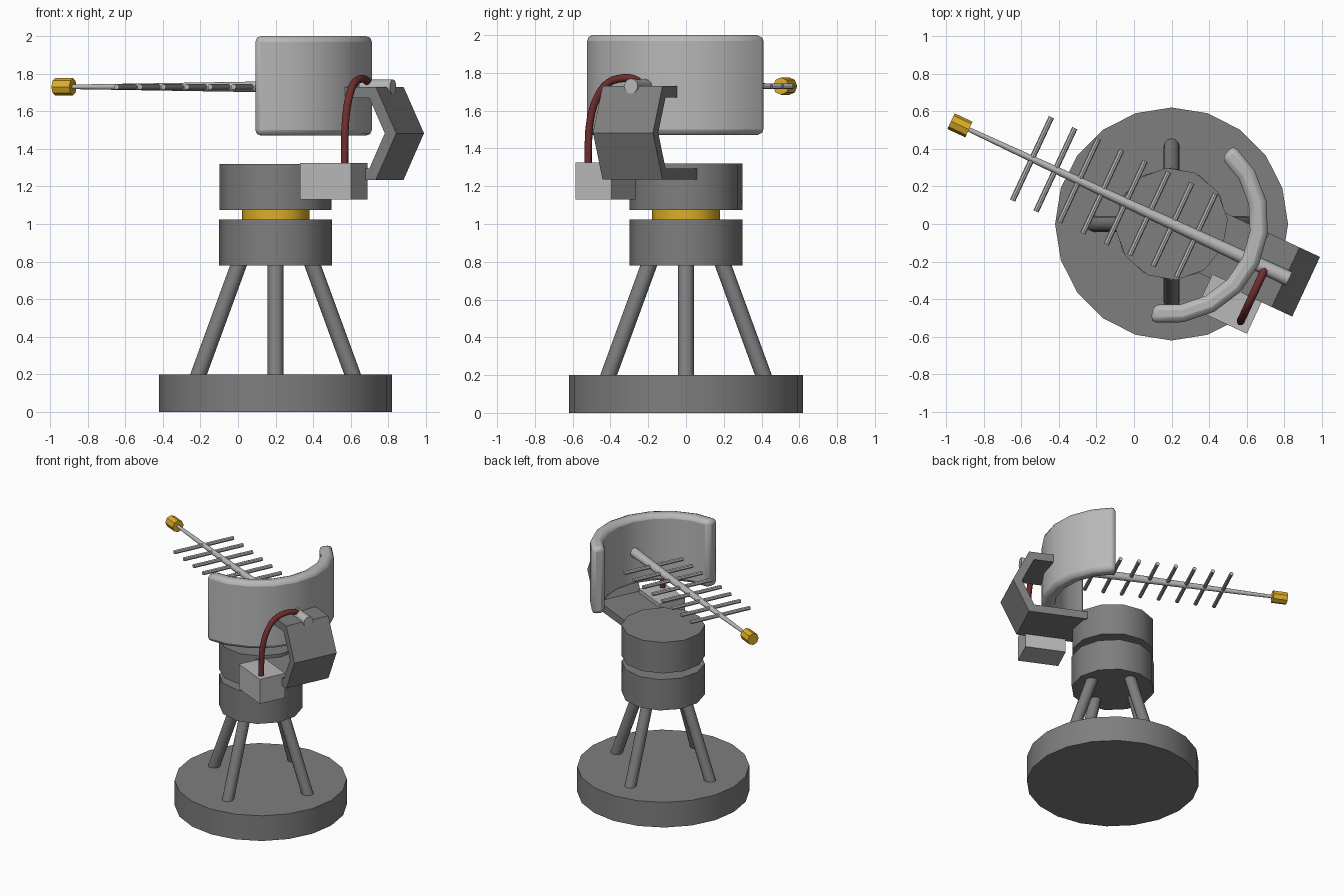
import bpy, bmesh, math
from mathutils import Vector, Matrix

if "Cube" in bpy.data.objects:
    bpy.data.objects.remove(bpy.data.objects["Cube"])


def material(name, rgb):
    m = bpy.data.materials.new(name)
    m.diffuse_color = (*rgb, 1)
    m.use_nodes = True
    m.node_tree.nodes["Principled BSDF"].inputs["Base Color"].default_value = m.diffuse_color
    return m


DARK = material("dark grey metal", (0.21, 0.21, 0.21))
LIGHT = material("light grey metal", (0.48, 0.48, 0.48))
GOLD = material("gold", (0.72, 0.43, 0.02))
RED = material("dark red cable", (0.16, 0.028, 0.028))

# World frame of the fixed mount, and of the turned head (u along boom, v across)
MOUNT = Matrix.Translation((0.2, 0, 0))
HEAD = MOUNT @ Matrix.Rotation(math.radians(-25), 4, 'Z')


def finish(name, bm, frame, mat, smooth=True):
    bmesh.ops.recalc_face_normals(bm, faces=bm.faces)
    me = bpy.data.meshes.new(name)
    bm.to_mesh(me)
    bm.free()
    me.transform(frame)
    me.materials.append(mat)
    ob = bpy.data.objects.new(name, me)
    bpy.context.collection.objects.link(ob)
    if smooth:
        bpy.ops.object.select_all(action='DESELECT')
        bpy.context.view_layer.objects.active = ob
        ob.select_set(True)
        bpy.ops.object.shade_smooth_by_angle(angle=math.radians(35))
    return ob


def rod(name, a, b, r1, r2, sides, frame, mat):
    """Cylinder or cone between two points."""
    a, b = Vector(a), Vector(b)
    d = b - a
    m = Matrix.Translation((a + b) / 2) @ d.to_track_quat('Z', 'Y').to_matrix().to_4x4()
    bm = bmesh.new()
    bmesh.ops.create_cone(bm, cap_ends=True, segments=sides, radius1=r1,
                          radius2=r2, depth=d.length, matrix=m)
    return finish(name, bm, frame, mat, sides > 8)


def prism(name, points, offset, frame, mat, smooth=False):
    """Closed outline swept along an offset."""
    bm = bmesh.new()
    f = bm.faces.new([bm.verts.new(p) for p in points])
    ext = bmesh.ops.extrude_face_region(bm, geom=[f], use_keep_orig=True)
    verts = [g for g in ext['geom'] if isinstance(g, bmesh.types.BMVert)]
    bmesh.ops.translate(bm, verts=verts, vec=offset)
    return finish(name, bm, frame, mat, smooth)


# Base, legs and drums
rod("base", (0, 0, 0), (0, 0, 0.2), 0.62, 0.62, 20, MOUNT, DARK)
for i in range(4):
    c, s = round(math.cos(i * math.pi / 2)), round(math.sin(i * math.pi / 2))
    rod(f"leg_{i + 1}", (0.417 * c, 0.417 * s, 0.18), (0.19 * c, 0.19 * s, 0.8),
        0.042, 0.042, 12, MOUNT, DARK)
rod("lower_drum", (0, 0, 0.78), (0, 0, 1.025), 0.3, 0.3, 12, MOUNT, DARK)
rod("swivel_ring", (0, 0, 1.01), (0, 0, 1.09), 0.18, 0.18, 12, MOUNT, GOLD)
rod("upper_drum", (0, 0, 1.075), (0, 0, 1.32), 0.3, 0.3, 12, HEAD, DARK)

# Bent bracket joining the drum to the reflector
bracket = [(0.23, 1.235), (0.67, 1.235), (0.79, 1.483), (0.67, 1.73), (0.49, 1.73),
           (0.49, 1.67), (0.632, 1.67), (0.723, 1.483), (0.632, 1.295), (0.23, 1.295)]
prism("bracket", [(u, -0.175, z) for u, z in bracket], (0, 0.35, 0), HEAD, DARK)

# Curved reflector with softened rim
N, SPAN = 8, math.radians(74)
angles = [-SPAN + 2 * SPAN * i / N for i in range(N + 1)]
outline = [(-0.03 + r * math.cos(a), r * math.sin(a), 1.47)
           for r, row in ((0.543, angles), (0.447, angles[::-1])) for a in row]
dish = prism("reflector", outline, (0, 0, 0.53), HEAD, LIGHT, True)
bev = dish.modifiers.new("rim", 'BEVEL')
bev.width, bev.segments = 0.03, 2
bev.limit_method, bev.angle_limit = 'ANGLE', math.radians(45)
# keep the bevel before the smoothing
if len(dish.modifiers) > 1:
    dish.modifiers.move(len(dish.modifiers) - 1, 0)

# Tapered boom, cross rods and tip
Z = 1.73
rod("boom", (0.69, 0, Z), (-1.2, 0, Z), 0.04, 0.012, 12, HEAD, LIGHT)
for i in range(8):
    u = -0.82 + 0.1376 * i
    rod(f"cross_rod_{i + 1}", (u, -0.245, Z), (u, 0.245, Z), 0.015, 0.015, 8, HEAD, LIGHT)
rod("boom_tip", (-1.295, 0, Z), (-1.19, 0, Z), 0.046, 0.046, 8, HEAD, GOLD)

# Control box beside the bracket
prism("control_box", [(0.31, -0.36, 1.13), (0.61, -0.36, 1.13), (0.61, -0.15, 1.13),
                      (0.31, -0.15, 1.13)], (0, 0, 0.195), HEAD, LIGHT)

# Cable from the box to the boom
path = [(-0.315, 1.3), (-0.313, 1.42), (-0.302, 1.55), (-0.262, 1.67),
        (-0.2, 1.745), (-0.11, 1.772), (-0.04, 1.765), (0.0, 1.74)]
cu = bpy.data.curves.new("cable", 'CURVE')
cu.dimensions = '3D'
cu.bevel_depth, cu.bevel_resolution = 0.021, 2
cu.use_fill_caps = True
cu.resolution_u = 3
sp = cu.splines.new('BEZIER')
sp.bezier_points.add(len(path) - 1)
for bp, (v, z) in zip(sp.bezier_points, path):
    bp.co = HEAD @ Vector((0.552, v, z))
    bp.handle_left_type = bp.handle_right_type = 'AUTO'
cu.materials.append(RED)
bpy.context.collection.objects.link(bpy.data.objects.new("cable", cu))
